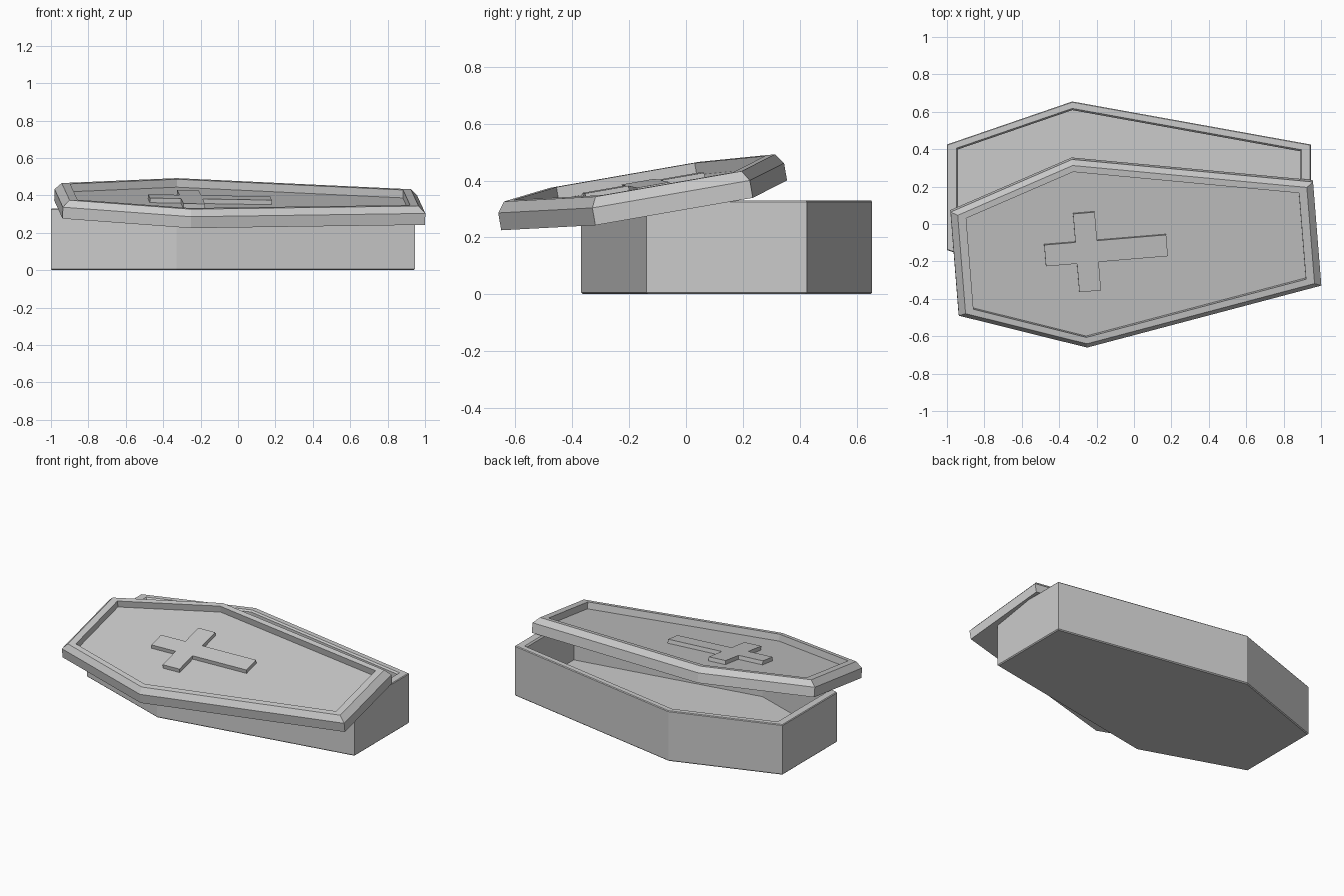
import bpy, bmesh
from mathutils import Matrix, Vector

if "Cube" in bpy.data.objects:
    bpy.data.objects.remove(bpy.data.objects["Cube"])

HEAD, MID, FOOT = -1.0, -0.33, 0.945    # stations along the length
W_END, W_MID = 0.282, 0.512             # half widths


def outline(end, side):
    """Six-sided coffin outline, inset at the ends and along the sides."""
    def half_width(x):
        edge = HEAD if x < MID else FOOT
        t = (x - edge) / (MID - edge)
        return W_END + (W_MID - W_END) * t - side * 1.03
    xs = (HEAD + end, MID, FOOT - end)
    lower = [(x, -half_width(x)) for x in xs]
    return lower + [(x, -y) for x, y in reversed(lower)]


def make_object(name, bm, matrix):
    bmesh.ops.recalc_face_normals(bm, faces=bm.faces)
    mesh = bpy.data.meshes.new(name)
    bm.to_mesh(mesh)
    bm.free()
    obj = bpy.data.objects.new(name, mesh)
    obj.matrix_world = matrix
    bpy.context.collection.objects.link(obj)
    return obj


def loft(name, rings, matrix):
    """Skin a closed solid through (end inset, side inset, height) rings."""
    bm = bmesh.new()
    loops = [[bm.verts.new((x, y, z)) for x, y in outline(e, s)] for e, s, z in rings]
    for a, b in zip(loops, loops[1:]):
        for i in range(6):
            j = (i + 1) % 6
            bm.faces.new((a[i], a[j], b[j], b[i]))
    bm.faces.new(loops[0])
    bm.faces.new(loops[-1])
    return make_object(name, bm, matrix)


# Open box with a thin rim and sunken floor
loft("coffin_box", [
    (0.006, 0.006, 0.0), (0, 0, 0.006), (0, 0, 0.325), (0.004, 0.004, 0.33),
    (0.05, 0.036, 0.33), (0.058, 0.045, 0.32), (0.058, 0.045, 0.05),
], Matrix.Translation((0, 0.143, 0)))

# Tilted frame of the lid, which has slid off to the front
x_axis = Vector((1, 0.083, -0.0171)).normalized()
normal = Vector((0.0314, -0.1718, 1)).normalized()
y_axis = normal.cross(x_axis)
lid_frame = Matrix((x_axis, y_axis, normal)).transposed().to_4x4()
lid_frame.translation = (0.036, -0.12, 0.307)

# Lid with chamfered border and recessed panel
loft("coffin_lid", [
    (0, 0, 0), (0, 0, 0.062), (0.036, 0.026, 0.098),
    (0.08, 0.06, 0.098), (0.08, 0.06, 0.055),
], lid_frame)

# Raised cross on the lid panel
cx, cy, arm = -0.29, 0.007, 0.058
left, right, reach = -0.515, 0.139, 0.213
half = [(left, arm), (cx - arm, arm), (cx - arm, reach),
        (cx + arm, reach), (cx + arm, arm), (right, arm)]
points = half + [(x, -y) for x, y in reversed(half)]
bm = bmesh.new()
face = bm.faces.new([bm.verts.new((x, y + cy, 0.05)) for x, y in points])
top = bmesh.ops.extrude_face_region(bm, geom=[face])
bmesh.ops.translate(bm, vec=(0, 0, 0.03),
                    verts=[v for v in top["geom"] if isinstance(v, bmesh.types.BMVert)])
make_object("lid_cross", bm, lid_frame)
